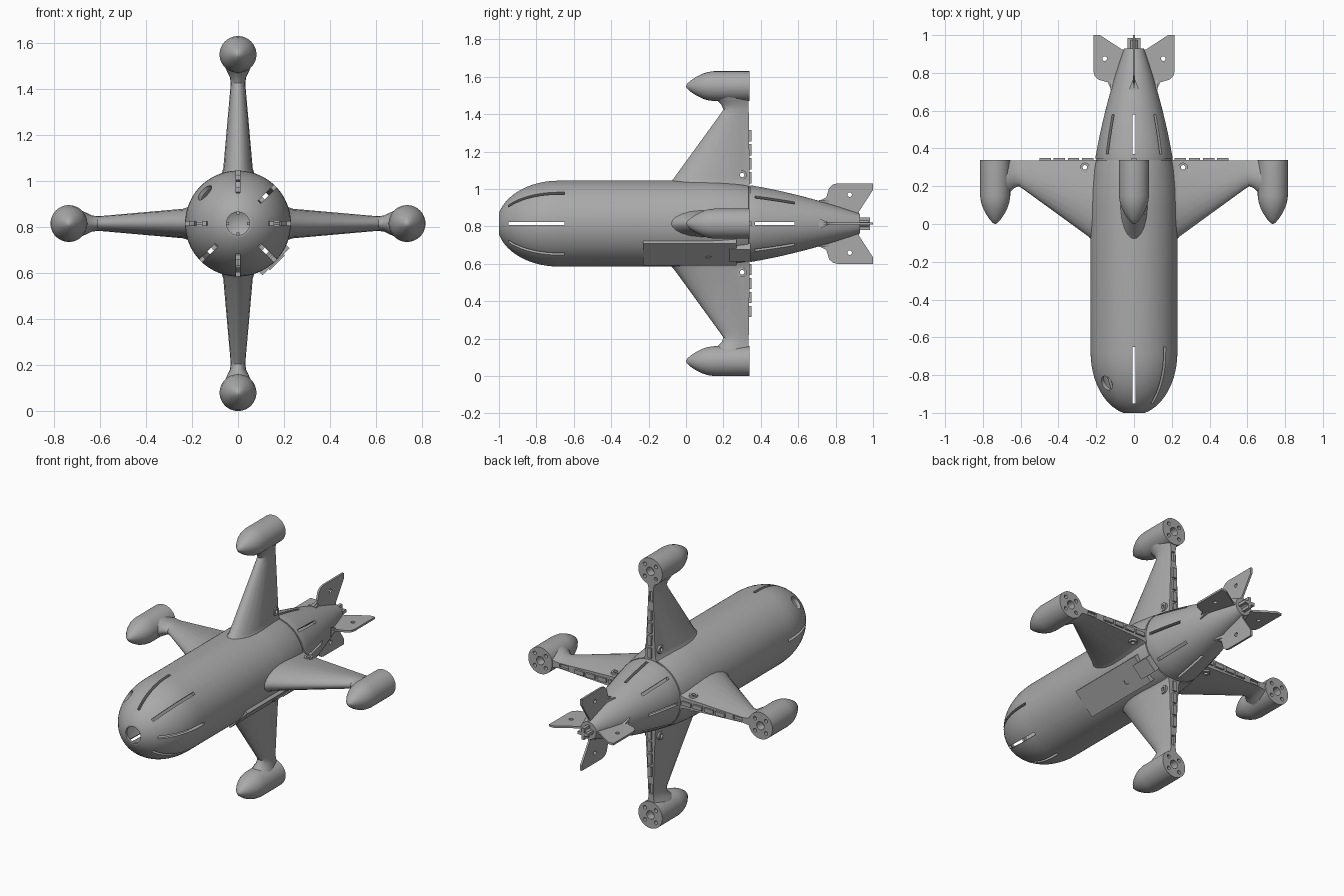
import bpy, bmesh, math
from mathutils import Matrix, Vector

cube = bpy.data.objects.get("Cube")
if cube:
    bpy.data.objects.remove(cube, do_unlink=True)

AXIS_Z = 0.815
QUARTERS = [0, 90, 180, 270]
EIGHTHS = range(0, 360, 45)

grey = bpy.data.materials.new("hull grey")
grey.use_nodes = True
grey.diffuse_color = (0.4, 0.4, 0.4, 1)
grey.node_tree.nodes["Principled BSDF"].inputs["Base Color"].default_value = (0.4, 0.4, 0.4, 1)


def around(angle):
    """Local x is radial, y runs along the hull, z is tangential."""
    return Matrix.Translation((0, 0, AXIS_Z)) @ Matrix.Rotation(-math.radians(angle), 4, 'Y')


def box(bm, lo, hi, matrix=Matrix()):
    lo, hi = Vector(lo), Vector(hi)
    bmesh.ops.create_cube(bm, size=1, matrix=matrix @ Matrix.Translation((lo + hi) / 2)
                          @ Matrix.Diagonal((*(hi - lo), 1)))


def cylinder(bm, radius, depth, matrix, sides=24):
    bmesh.ops.create_cone(bm, cap_ends=True, segments=sides, radius1=radius,
                          radius2=radius, depth=depth, matrix=matrix)


def prism(bm, points, offset):
    base = bm.faces.new([bm.verts.new(p) for p in points])
    top = bmesh.ops.extrude_face_region(bm, geom=[base])["geom"]
    bmesh.ops.translate(bm, vec=offset, verts=[v for v in top if isinstance(v, bmesh.types.BMVert)])


def lathe(bm, profile, steps=64, closed=False):
    """Revolve (radius, y) points about the y axis."""
    verts = [bm.verts.new((r, y, 0)) for r, y in profile]
    edges = [bm.edges.new(p) for p in zip(verts, verts[1:])]
    if closed:
        edges.append(bm.edges.new((verts[-1], verts[0])))
    bmesh.ops.spin(bm, geom=verts + edges, cent=(0, 0, 0), axis=(0, 1, 0),
                   angle=math.tau, steps=steps)
    bmesh.ops.remove_doubles(bm, verts=bm.verts, dist=1e-5)


def make(name, bm, cutter=None, matrix=Matrix()):
    bmesh.ops.recalc_face_normals(bm, faces=bm.faces)
    mesh = bpy.data.meshes.new(name)
    bm.to_mesh(mesh)
    bm.free()
    mesh.materials.append(grey)
    obj = bpy.data.objects.new(name, mesh)
    bpy.context.collection.objects.link(obj)
    for other in bpy.context.selected_objects:
        other.select_set(False)
    obj.select_set(True)
    bpy.context.view_layer.objects.active = obj
    if cutter:
        tool = make(name + "_cutter", cutter)
        tool.hide_render = True
        bpy.context.view_layer.objects.active = obj
        mod = obj.modifiers.new("cuts", 'BOOLEAN')
        mod.operation, mod.solver, mod.object = 'DIFFERENCE', 'EXACT', tool
        bpy.ops.object.modifier_apply(modifier=mod.name)
        bpy.data.objects.remove(tool, do_unlink=True)
        obj.select_set(True)
    bpy.ops.object.shade_smooth_by_angle(angle=math.radians(30))
    obj.matrix_world = matrix
    return obj


def repeat(obj):
    """Place a part at the four quarters around the hull."""
    base = obj.name
    for i, angle in enumerate(QUARTERS):
        item = obj if i == 0 else obj.copy()
        if i:
            bpy.context.collection.objects.link(item)
        item.name = f"{base}_{i + 1}"
        item.matrix_world = around(angle)


def hull_radius(y):
    if y < -0.68:
        return 0.23 * math.sqrt(1 - ((y + 0.68) / 0.33) ** 2)
    return 0.23 - 0.178 * (max(0, y - 0.1) / 0.83) ** 1.62


# Hollow hull: rounded nose with a port, tapered tail, narrow seam groove
nose = [-0.68 - 0.32 * math.sin(math.pi / 2 * (1 - i / 14)) for i in range(15)]
tail = [0.1 + 0.04 * i for i in range(6)]
rear = [0.35 + 0.058 * i for i in range(11)]
outer = [(hull_radius(y), y) for y in nose + tail]
outer += [(0.205, 0.335), (0.199, 0.336), (0.199, 0.344), (0.204, 0.345)]
outer += [(hull_radius(y), y) for y in rear]
inner = [(hull_radius(y) - 0.02, y) for y in [-0.985, -0.95, -0.9, -0.8, -0.68] + tail + rear[:-1]]
bm = bmesh.new()
lathe(bm, [(0, 0.9)] + inner[::-1] + [(0.05, -0.985), (0.05, -1)] + outer + [(0, 0.93)], 96)
cuts = bmesh.new()
for angle in EIGHTHS:
    spin = around(angle)
    if angle != 135:
        box(cuts, (0.09, -0.95, -0.008), (0.3, -0.65, 0.008), spin)
    box(cuts, (0.1, 0.37, -0.008), (0.3, 0.58, 0.008), spin)
# Round window takes the place of one nose slot
window = Vector((-0.14, -0.84, 0.13))
cylinder(cuts, 0.04, 0.1, Matrix.Translation(window + Vector((0, 0, AXIS_Z)))
         @ Vector((-0.6, -0.35, 0.6)).to_track_quat('Z', 'Y').to_matrix().to_4x4(), 32)
bmesh.ops.transform(bm, matrix=around(0), verts=bm.verts)
make("hull", bm, cuts)

# Wings: lofted sections (radius, leading y, trailing y, half thickness)
sections = [(0.19, -0.13, 0.34, 0.09), (0.215, -0.095, 0.34, 0.072), (0.24, -0.067, 0.34, 0.064),
            (0.58, 0.18, 0.336, 0.034), (0.61, 0.2, 0.335, 0.032), (0.635, 0.19, 0.335, 0.035),
            (0.655, 0.17, 0.335, 0.045), (0.69, 0.14, 0.335, 0.06)]
foil = [(0, 0), (0.015, 0.25), (0.06, 0.5), (0.14, 0.73), (0.26, 0.92), (0.4, 1),
        (0.55, 0.97), (0.75, 0.8), (1, 0.5)]
outline = foil + [(u, -h) for u, h in foil[:0:-1]]
bm = bmesh.new()
rings = [[bm.verts.new((r, a + (b - a) * u, t * h)) for u, h in outline] for r, a, b, t in sections]
for lower, upper in zip(rings, rings[1:]):
    for i in range(len(outline)):
        j = (i + 1) % len(outline)
        bm.faces.new((lower[i], lower[j], upper[j], upper[i]))
bm.faces.new(rings[0])
bm.faces.new(rings[-1])
cuts = bmesh.new()
cylinder(cuts, 0.014, 0.3, Matrix.Translation((0.26, 0.3, 0)))
box(cuts, (0.55, 0.322, -0.011), (0.61, 0.4, 0.011))
repeat(make("wing", bm, cuts))

# Hinge strips along each trailing edge
bm = bmesh.new()
for start in (0.215, 0.29, 0.365, 0.44):
    box(bm, (start, 0.33, -0.012), (start + 0.06, 0.35, 0.012))
repeat(make("wing_hinge", bm))

# Bolt bosses through each wing root
bm = bmesh.new()
lathe(bm, [(0.012, -0.047), (0.025, -0.047), (0.025, 0.047), (0.012, 0.047)], 24, True)
bmesh.ops.transform(bm, matrix=Matrix.Translation((0.26, 0.3, 0))
                    @ Matrix.Rotation(math.pi / 2, 4, 'X'), verts=bm.verts)
repeat(make("wing_bolt_boss", bm))

# Wing tip pods with drilled rear mounts
bm = bmesh.new()
pod = [(0, 0), (0.012, 0.005), (0.03, 0.025), (0.05, 0.055), (0.065, 0.085), (0.075, 0.115),
       (0.08, 0.15), (0.08, 0.34), (0, 0.34)]
lathe(bm, pod, 48)
shift = Matrix.Translation((0.735, 0, 0))
bmesh.ops.transform(bm, matrix=shift, verts=bm.verts)
cuts = bmesh.new()
lay = Matrix.Rotation(math.pi / 2, 4, 'X')
cylinder(cuts, 0.025, 0.1, shift @ Matrix.Translation((0, 0.34, 0)) @ lay)
for angle in QUARTERS:
    turn = Matrix.Rotation(math.radians(angle + 45), 4, 'Y')
    cylinder(cuts, 0.011, 0.08, shift @ turn @ Matrix.Translation((0.052, 0.34, 0)) @ lay, 16)
repeat(make("tip_pod", bm, cuts))

# Tail fins with a drilled hole
fin = [(0.04, 0.7), (0.125, 0.72), (0.14, 0.75), (0.19, 0.765), (0.209, 0.785), (0.215, 0.81),
       (0.215, 1), (0.18, 1), (0.065, 0.925), (0.04, 0.925)]
bm = bmesh.new()
prism(bm, [(x, y, -0.006) for x, y in fin], (0, 0, 0.012))
cuts = bmesh.new()
cylinder(cuts, 0.012, 0.1, Matrix.Translation((0.155, 0.875, 0)))
repeat(make("tail_fin", bm, cuts))

# Flared fin roots
bm = bmesh.new()
prism(bm, [(0.07, y, z) for y, z in ((0.71, -0.028), (0.765, -0.005), (0.765, 0.005), (0.71, 0.028))],
      (0.055, 0, 0))
repeat(make("fin_root", bm))

# Tail coupling: a small hub with crossing blades
bm = bmesh.new()
box(bm, (-0.034, 0.92, -0.009), (0.034, 0.985, 0.009))
box(bm, (-0.009, 0.92, -0.034), (0.009, 0.985, 0.034))
cylinder(bm, 0.02, 0.06, Matrix.Translation((0, 0.945, 0)) @ lay)
make("tail_coupling", bm, matrix=around(0))

# Flat equipment hatch low on the left side
bm = bmesh.new()
box(bm, (0.2, -0.23, -0.083), (0.234, 0.27, 0.083))
cuts = bmesh.new()
cylinder(cuts, 0.015, 0.04, Matrix.Translation((0.234, 0.12, -0.015)) @ Matrix.Rotation(math.pi / 2, 4, 'Y'))
make("hatch", bm, cuts, around(-45))
bm = bmesh.new()
box(bm, (0.19, 0.23, -0.045), (0.242, 0.345, 0.045))
make("hatch_latch", bm, matrix=around(-45))
